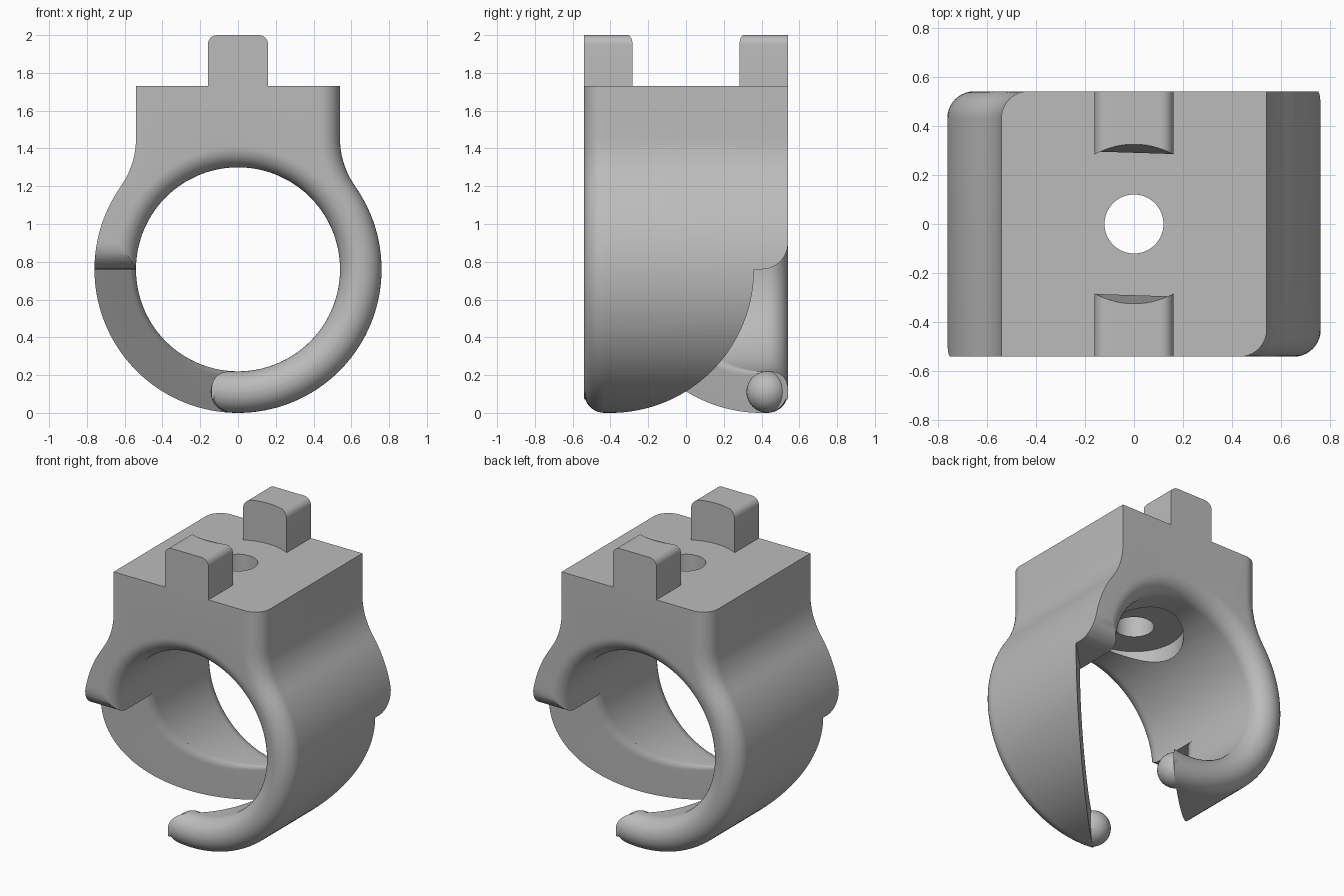
import bpy, bmesh
from math import sin, cos, tan, atan2, pi, radians, sqrt, hypot

cube = bpy.data.objects.get("Cube")
if cube:
    bpy.data.objects.remove(cube)

R_OUT, R_IN, CZ = 0.76, 0.54, 0.76     # ring radii and centre height
HALF, TOP = 0.54, 1.73                 # half depth, block top
FILLET = 0.109
SLIT = 0.4                             # diagonal slit offset

grey = bpy.data.materials.new("plain grey")
grey.use_nodes = True
grey.diffuse_color = (0.5, 0.5, 0.5, 1)
grey.node_tree.nodes["Principled BSDF"].inputs["Base Color"].default_value = (0.5, 0.5, 0.5, 1)


def make_object(name, bm):
    bmesh.ops.recalc_face_normals(bm, faces=bm.faces)
    mesh = bpy.data.meshes.new(name)
    bm.to_mesh(mesh)
    bm.free()
    mesh.materials.append(grey)
    obj = bpy.data.objects.new(name, mesh)
    bpy.context.collection.objects.link(obj)
    return obj


def loft(name, rings):
    """Solid through equal-length closed rings of points, capped at both ends."""
    bm = bmesh.new()
    loops = [[bm.verts.new(p) for p in ring] for ring in rings]
    n = len(loops[0])
    for a, b in zip(loops, loops[1:]):
        for i in range(n):
            j = (i + 1) % n
            bm.faces.new((a[i], a[j], b[j], b[i]))
    bm.faces.new(loops[0])
    bm.faces.new(loops[-1])
    return make_object(name, bm)


def smooth(obj):
    bpy.ops.object.select_all(action='DESELECT')
    obj.select_set(True)
    bpy.context.view_layer.objects.active = obj
    bpy.ops.object.shade_smooth_by_angle(angle=radians(32))


def cut(obj, cutter):
    bpy.context.view_layer.objects.active = obj
    mod = obj.modifiers.new("cut", 'BOOLEAN')
    mod.operation, mod.solver, mod.object = 'DIFFERENCE', 'EXACT', cutter
    bpy.ops.object.modifier_apply(modifier=mod.name)
    bpy.data.objects.remove(cutter)


def outline():
    """Closed outline as (x, z, normal x, normal z), ring below and block above."""
    flare = 0.435
    blend = radians(35.4)
    flare_z = CZ + (R_OUT + flare) * sin(blend)
    half = []
    for i in range(49):
        a = -pi / 2 + (blend + pi / 2) * i / 48
        half.append((R_OUT * cos(a), CZ + R_OUT * sin(a), cos(a), sin(a)))
    for i in range(1, 11):
        a = blend * (1 - i / 10)
        half.append((HALF + flare * (1 - cos(a)), flare_z - flare * sin(a), cos(a), sin(a)))
    for i in range(1, 5):
        half.append((HALF, flare_z + (TOP - flare_z) * i / 4, 1, 0))
    for i in range(13):
        half.append((0.42 * (1 - i / 12), TOP, 0, 0))
    return half + [(-x, z, -nx, nz) for x, z, nx, nz in half[-2:0:-1]]


def body():
    pts = outline()
    steps = [(FILLET * (1 - cos(a)), FILLET * (1 - sin(a)))
             for a in [pi / 2 * i / 10 for i in range(11)]]
    slices = [(-HALF + t, d, 1) for t, d in steps]
    slices += [(HALF - t, d, -1) for t, d in reversed(steps)]
    bm = bmesh.new()
    outer, inner = [], []
    for y, d, side in slices:
        ring_o, ring_i = [], []
        for x, z, nx, nz in pts:
            # only one long outer edge is rounded at each end
            inset = d if x * side > -0.16 else 0
            ring_o.append(bm.verts.new((x - nx * inset, y, z - nz * inset)))
            k = (R_IN + d) / hypot(x, z - CZ)
            ring_i.append(bm.verts.new((x * k, y, CZ + (z - CZ) * k)))
        outer.append(ring_o)
        inner.append(ring_i)
    n = len(pts)
    for i in range(n):
        j = (i + 1) % n
        for s in range(len(slices) - 1):
            for r in (outer, inner):
                bm.faces.new((r[s][i], r[s][j], r[s + 1][j], r[s + 1][i]))
        for s in (0, -1):
            bm.faces.new((outer[s][i], outer[s][j], inner[s][j], inner[s][i]))
    return make_object("ring_body", bm)


def slit_cutter(side):
    """Half of the diagonal slit, with a rounded inner edge along the arm."""
    rings = []
    for i in range(51):
        th = radians(-35 + 125 * i / 50)
        s = sin(th)
        rho = 0.015 + 0.095 * max(0, s)
        turn = atan2(1, s)
        y0 = R_IN * s - SLIT - rho * tan(turn / 2)
        sec = [(0.45, y0)]
        for k in range(9):
            a = turn * k / 8
            sec.append((R_IN + rho * (1 - cos(a)), y0 + rho * sin(a)))
        sec += [(0.9, 0.9 * s - SLIT), (0.9, 0.9 * s + 0.3), (0.45, 0.45 * s + 0.3)]
        rings.append([(side * r * s, side * y, CZ - r * cos(th)) for r, y in sec])
    return loft("slit_cutter", rings)


def lip_cutter(side):
    """Rounds the lower corner above the slit."""
    r = 0.14
    sec = [(HALF - r + r * sin(a), CZ + r - r * cos(a))
           for a in [pi / 2 * i / 10 for i in range(11)]]
    sec += [(0.65, CZ + r), (0.65, 0.7), (HALF - r, 0.7)]
    return loft("lip_cutter", [[(side * x, side * y, z) for y, z in sec] for x in (0.3, 0.9)])


def bore(radius, low, high):
    ring = [(radius * cos(2 * pi * i / 64), radius * sin(2 * pi * i / 64)) for i in range(64)]
    return loft("bore", [[(x, y, z) for x, y in ring] for z in (low, high)])


def tab(name, side):
    """Upright tab with rounded top edges and a hollowed inner face."""
    w, top, r = 0.16, 2.0, 0.05
    right = [(w, TOP)]
    for i in range(9):
        a = pi / 2 * i / 8
        right.append((w - r + r * cos(a), top - r + r * sin(a)))
    right += [(0.08, top), (0.05, top), (0.02, top)]
    base = [(x, TOP) for x in (-0.13, -0.09, -0.05, 0, 0.05, 0.09, 0.13)]
    sec = right + [(-x, z) for x, z in reversed(right)] + base
    rings = [[(side * x, side * HALF, z) for x, z in sec],
             [(side * x, side * sqrt(0.325 ** 2 - x * x), z) for x, z in sec]]
    return loft(name, rings)


# Ring and block, slit open underneath and bored through the top
ring_body = body()
for side in (1, -1):
    cut(ring_body, slit_cutter(side))
    cut(ring_body, lip_cutter(side))
cut(ring_body, bore(0.3, 1.0, 1.315))
cut(ring_body, bore(0.12, 1.0, 1.9))
smooth(ring_body)

# Tabs and rounded arm tips, repeated by a half turn
for side, label in ((-1, "front"), (1, "back")):
    smooth(tab(label + "_tab", side))
    bm = bmesh.new()
    bmesh.ops.create_uvsphere(bm, u_segments=32, v_segments=20, radius=0.11)
    bmesh.ops.translate(bm, verts=bm.verts, vec=(side * 0.035, side * 0.43, 0.111))
    smooth(make_object(label + "_arm_tip", bm))
